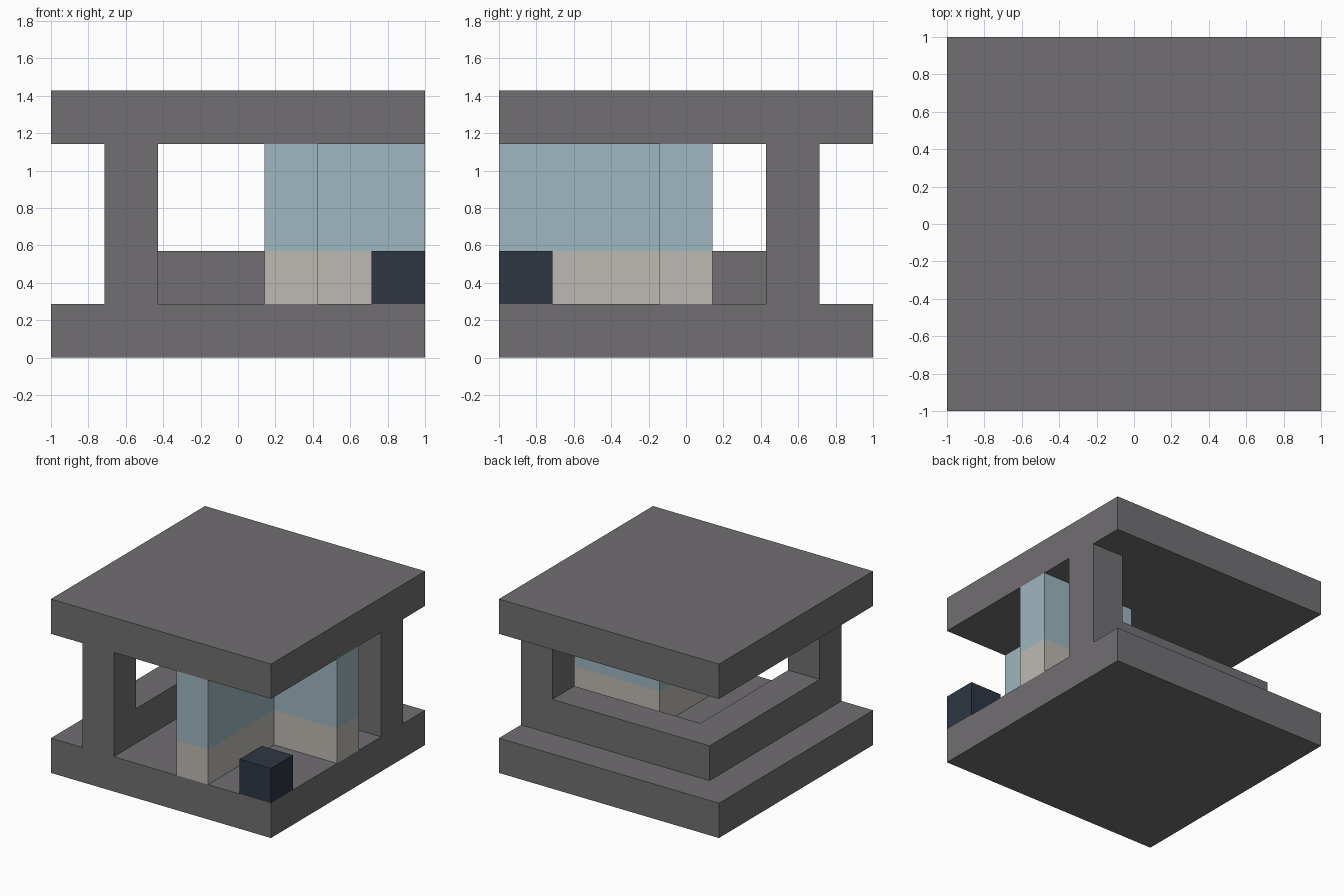
import bpy, bmesh
from itertools import product
from mathutils import Vector

if "Cube" in bpy.data.objects:
    bpy.data.objects.remove(bpy.data.objects["Cube"])

U = 2 / 7  # block size: the building is 7 x 7 x 5 blocks


def lin(c):
    c /= 255
    return c / 12.92 if c <= 0.04045 else ((c + 0.055) / 1.055) ** 2.4


def material(name, rgb):
    m = bpy.data.materials.new(name)
    m.diffuse_color = (*[lin(c) for c in rgb], 1)
    m.use_nodes = True
    m.node_tree.nodes["Principled BSDF"].inputs["Base Color"].default_value = m.diffuse_color
    return m


stone = material("grey stone", (113, 111, 114))
plaster = material("warm plaster", (190, 186, 180))
glass = material("pale blue glass", (159, 183, 192))
navy = material("dark navy", (46, 55, 67))


def box(x0, x1, y0, y1, z0, z1):
    return set(product(range(x0, x1), range(y0, y1), range(z0, z1)))


# Slabs, parapet and the two end posts form one continuous frame
frame = (box(0, 7, 0, 7, 0, 1) | box(0, 7, 0, 7, 4, 5)
         | box(1, 2, 0, 6, 1, 2) | box(1, 7, 5, 6, 1, 2)
         | box(1, 2, 0, 1, 1, 4) | box(6, 7, 5, 6, 1, 4))

# L-shaped corner wall: plaster below, glazing above
def corner_wall(z0, z1):
    return box(4, 5, 0, 4, z0, z1) | box(4, 7, 3, 4, z0, z1)

parts = [
    ("stone_frame", frame, stone),
    ("lower_corner_wall", corner_wall(1, 2), plaster),
    ("upper_corner_glazing", corner_wall(2, 4), glass),
    ("corner_block", box(6, 7, 0, 1, 1, 2), navy),
]
solid = set().union(*[cells for _, cells, _ in parts])


def build(name, cells, mat):
    """Mesh the outer faces of a set of blocks, merging flat areas."""
    bm = bmesh.new()
    for cell in cells:
        for axis, side in product(range(3), (-1, 1)):
            step = [0, 0, 0]
            step[axis] = side
            if tuple(a + b for a, b in zip(cell, step)) in solid:
                continue
            n = Vector(step)
            u = Vector([1.0 if i == (axis + 1) % 3 else 0.0 for i in range(3)])
            v = n.cross(u)
            mid = Vector(cell) + Vector((0.5, 0.5, 0.5)) + n / 2
            corners = [mid + (u * a + v * b) / 2
                       for a, b in ((-1, -1), (1, -1), (1, 1), (-1, 1))]
            bm.faces.new([bm.verts.new((p - Vector((3.5, 3.5, 0))) * U)
                          for p in corners])
    bmesh.ops.remove_doubles(bm, verts=bm.verts, dist=1e-4)
    bmesh.ops.dissolve_limit(bm, angle_limit=0.01,
                             verts=bm.verts, edges=bm.edges)
    bmesh.ops.triangulate(bm, faces=[f for f in bm.faces if len(f.verts) > 4])
    mesh = bpy.data.meshes.new(name)
    bm.to_mesh(mesh)
    bm.free()
    mesh.materials.append(mat)
    bpy.context.collection.objects.link(bpy.data.objects.new(name, mesh))


for part in parts:
    build(*part)
